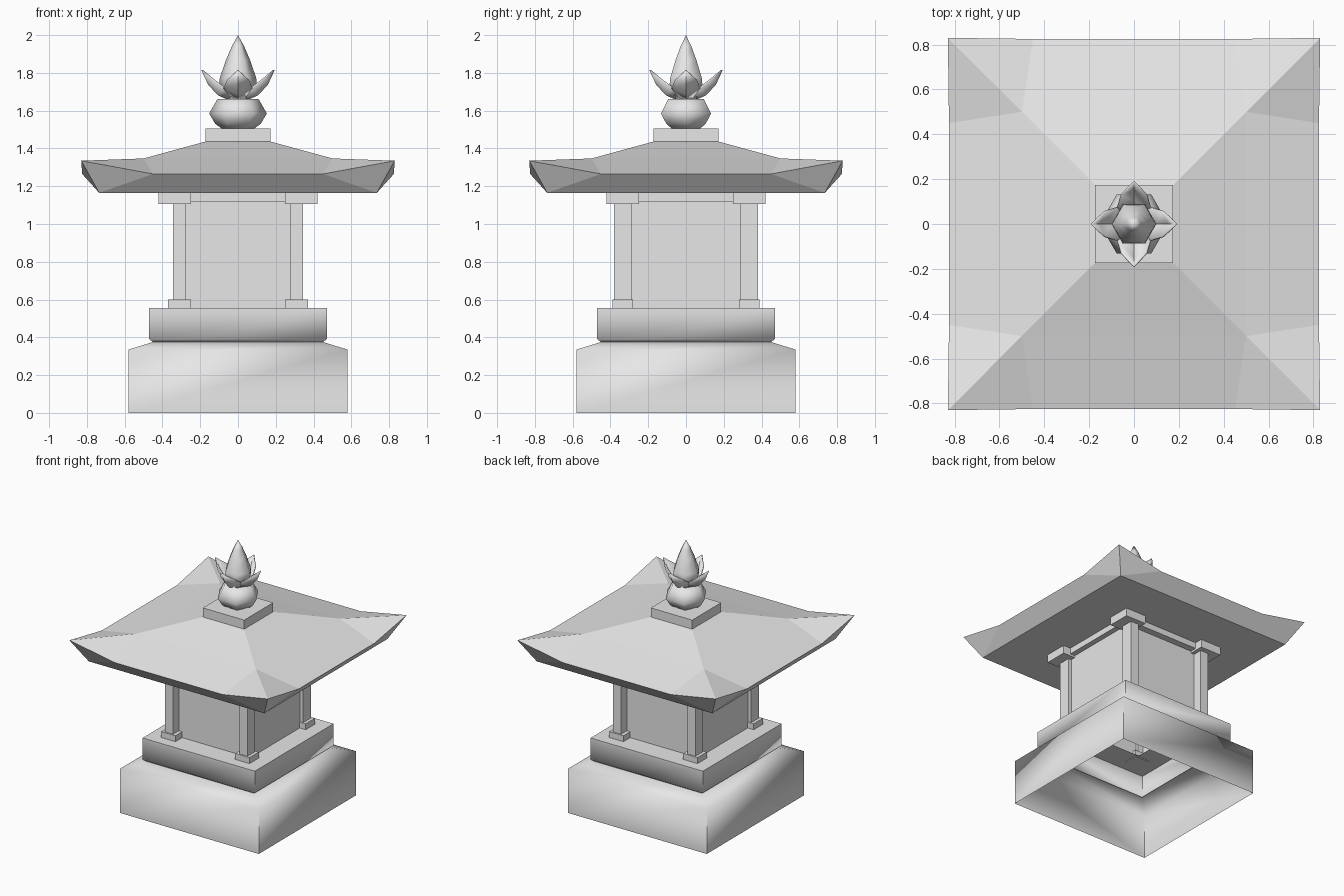
import bpy, bmesh, math
from mathutils import Vector, Matrix

old = bpy.data.objects.get("Cube")
if old:
    bpy.data.objects.remove(old, do_unlink=True)

stone = bpy.data.materials.new("grey_stone")
stone.use_nodes = True
GREY = (0.8, 0.8, 0.8, 1)
stone.diffuse_color = GREY
stone.node_tree.nodes["Principled BSDF"].inputs["Base Color"].default_value = GREY


def finish(bm, name, smooth=None, recalc=True):
    if recalc:
        bmesh.ops.recalc_face_normals(bm, faces=bm.faces[:])
    mesh = bpy.data.meshes.new(name)
    bm.to_mesh(mesh)
    bm.free()
    mesh.materials.append(stone)
    ob = bpy.data.objects.new(name, mesh)
    bpy.context.scene.collection.objects.link(ob)
    if smooth:
        bpy.ops.object.select_all(action='DESELECT')
        ob.select_set(True)
        bpy.context.view_layer.objects.active = ob
        bpy.ops.object.shade_smooth_by_angle(angle=math.radians(smooth))
    return ob


def box(name, lo, hi):
    bm = bmesh.new()
    size = Vector(hi) - Vector(lo)
    mid = (Vector(hi) + Vector(lo)) / 2
    bmesh.ops.create_cube(bm, size=1, matrix=Matrix.Translation(mid) @ Matrix.Diagonal((*size, 1)))
    return finish(bm, name)


def stack(name, profile, sides=4, cap_bottom=False, cap_top=False, smooth=None):
    """Rings of (half width or radius, z) joined upward; squares use half widths."""
    bm = bmesh.new()
    turn, grow = (math.pi / 4, math.sqrt(2)) if sides == 4 else (0, 1)
    rings = []
    for r, z in profile:
        rings.append([bm.verts.new((r * grow * math.cos(turn + math.tau * i / sides),
                                    r * grow * math.sin(turn + math.tau * i / sides), z))
                      for i in range(sides)])
    for a, b in zip(rings, rings[1:]):
        for i in range(sides):
            j = (i + 1) % sides
            bm.faces.new((a[i], a[j], b[j], b[i]))
    if cap_bottom:
        bm.faces.new(rings[0][::-1])
    if cap_top:
        bm.faces.new(rings[-1])
    bmesh.ops.remove_doubles(bm, verts=bm.verts[:], dist=1e-4)
    return finish(bm, name, smooth, recalc=False)


# Hollow base and the plinth with its open floor
stack("base", [(0.58, 0), (0.58, 0.335), (0.45, 0.375)], smooth=80)
stack("plinth", [(0.45, 0.375), (0.47, 0.39), (0.47, 0.555), (0.27, 0.555)], smooth=60)

# Chamber walls and the tie beam around their top
walls = stack("chamber_walls", [(0.32, 0.555), (0.32, 1.165)])
walls.scale.y = 0.31 / 0.32
stack("tie_beam", [(0.31, 1.12), (0.36, 1.12), (0.36, 1.165)])

# Corner posts with footing and cap blocks
for sx, side in ((1, "left"), (-1, "right")):
    for sy, end in ((1, "back"), (-1, "front")):
        for part, x0, x1, y0, y1, z0, z1 in (
                ("footing", 0.25, 0.37, 0.28, 0.39, 0.55, 0.6),
                ("post", 0.278, 0.345, 0.287, 0.38, 0.6, 1.11),
                ("cap", 0.25, 0.42, 0.25, 0.42, 1.105, 1.166)):
            xs, ys = sorted((sx * x0, sx * x1)), sorted((sy * y0, sy * y1))
            box(f"{end}_{side}_{part}", (xs[0], ys[0], z0), (xs[1], ys[1], z1))

# Roof with upswept corners: one quarter repeated around the axis
bm = bmesh.new()
for k in range(4):
    rot = Matrix.Rotation(k * math.pi / 2, 3, 'Z')

    def v(x, y, z):
        return bm.verts.new(rot @ Vector((x, y, z)))

    top, hip, eave, low = [], [], [], []
    for s in (-1, 1):
        top.append(v(s * 0.17, -0.17, 1.437))
        hip.append(v(s * 0.5, -0.5, 1.347))
        eave.append(v(s * 0.45, -0.825, 1.265))
        low.append(v(s * 0.735, -0.735, 1.165))
    tips = [v(s * 0.83, -0.83, 1.335) for s in (-1, 1)]
    bm.faces.new((top[0], hip[0], hip[1], top[1]))
    bm.faces.new((hip[0], eave[0], eave[1], hip[1]))
    bm.faces.new((eave[0], low[0], low[1], eave[1]))
    for i in (0, 1):
        bm.faces.new((hip[i], tips[i], eave[i]))
        bm.faces.new((tips[i], low[i], eave[i]))
    bm.faces.new((low[0], low[1], v(0, 0, 1.165)))
bmesh.ops.remove_doubles(bm, verts=bm.verts[:], dist=1e-3)
finish(bm, "roof")

# Finial: square plate, six-sided bowl and bud
box("finial_plate", (-0.173, -0.173, 1.43), (0.173, 0.173, 1.505))
stack("finial_bowl", [(0.085, 1.505), (0.12, 1.53), (0.153, 1.585), (0.108, 1.663)],
      6, True, True, smooth=65)
stack("finial_bud", [(0.06, 1.66), (0.1, 1.74), (0.096, 1.775), (0.063, 1.87),
                     (0.033, 1.94), (0, 2.0)], 6, smooth=65)

# Four cupped petals: rows of (distance out, height, half width, cup depth)
rows = [(0.05, 1.66, 0.035, 0.01), (0.105, 1.685, 0.075, 0.035),
        (0.155, 1.74, 0.056, 0.025), (0.19, 1.815, 0, 0)]
for k, place in enumerate(("left", "back", "right", "front")):
    bm = bmesh.new()
    grid = [[bm.verts.new((r - cup * abs(s), s * w, z + cup * abs(s))) for s in (-1, 0, 1)]
            for r, z, w, cup in rows]
    for a, b in zip(grid, grid[1:]):
        for i in (0, 1):
            bm.faces.new((a[i], b[i], b[i + 1], a[i + 1]))
    bmesh.ops.remove_doubles(bm, verts=bm.verts[:], dist=1e-4)
    bm.transform(Matrix.Rotation(k * math.pi / 2, 4, 'Z'))
    petal = finish(bm, f"{place}_petal", smooth=40)
    mod = petal.modifiers.new("thickness", 'SOLIDIFY')
    mod.thickness = 0.008
    mod.offset = 0
